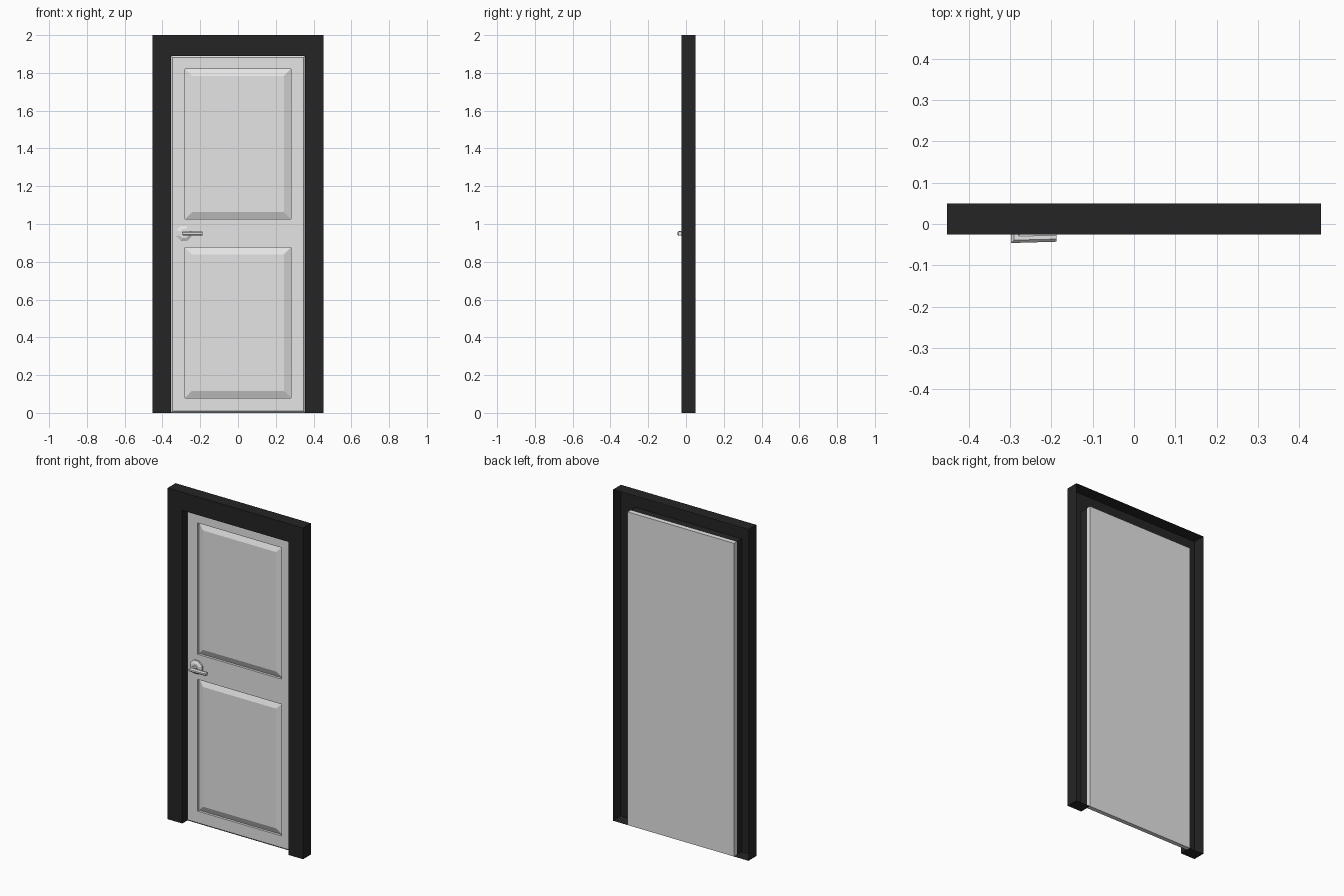
import bpy, bmesh, math
from mathutils import Vector

cube = bpy.data.objects.get("Cube")
if cube:
    bpy.data.objects.remove(cube)


def material(name, value):
    mat = bpy.data.materials.new(name)
    mat.use_nodes = True
    colour = (value, value, value, 1)
    mat.diffuse_color = colour
    mat.node_tree.nodes["Principled BSDF"].inputs["Base Color"].default_value = colour
    return mat


BLACK = material("frame black", 0.018)
GREY = material("light grey", 0.78)


def finish(bm, name, mat):
    bmesh.ops.recalc_face_normals(bm, faces=bm.faces)
    mesh = bpy.data.meshes.new(name)
    bm.to_mesh(mesh)
    bm.free()
    mesh.materials.append(mat)
    obj = bpy.data.objects.new(name, mesh)
    bpy.context.collection.objects.link(obj)
    return obj


def extrude_edges(bm, edges, move):
    """Extrude an edge loop, place each new vertex with move, return the new loop."""
    geom = bmesh.ops.extrude_edge_only(bm, edges=edges)["geom"]
    for v in geom:
        if isinstance(v, bmesh.types.BMVert):
            v.co = move(v.co)
    return [e for e in geom if isinstance(e, bmesh.types.BMEdge)]


# Door frame: hollow surround, open at the back
OUT, IN, TOP, HEAD = 0.452, 0.355, 2.0, 1.89
Y_FRONT, Y_BACK = -0.025, 0.05
outline = [(-OUT, 0), (-IN, 0), (-IN, HEAD), (IN, HEAD),
           (IN, 0), (OUT, 0), (OUT, TOP), (-OUT, TOP)]
bm = bmesh.new()
front = bm.faces.new([bm.verts.new((x, Y_FRONT, z)) for x, z in outline])
extrude_edges(bm, list(front.edges), lambda c: Vector((c.x, Y_BACK, c.z)))
finish(bm, "door_frame", BLACK)

# Door leaf: front grid with two raised panels set in recesses
Y_DOOR, CHAMFER, STEP = 0.014, 0.01, 0.015
xs = [-0.346, -0.28, 0.28, 0.346]
zs = [0.01, 0.08, 0.875, 1.027, 1.82, 1.881]
bm = bmesh.new()
grid = [[bm.verts.new((x, Y_DOOR, z)) for z in zs] for x in xs]
panels = []
for i in range(len(xs) - 1):
    for j in range(len(zs) - 1):
        face = bm.faces.new((grid[i][j], grid[i + 1][j],
                             grid[i + 1][j + 1], grid[i][j + 1]))
        if i == 1 and j in (1, 3):
            panels.append(face)
bm.normal_update()
rim = [e for e in bm.edges if e.is_boundary]

# Chamfered edge, sides and flat back of the leaf
mid = (zs[0] + zs[-1]) / 2
rim = extrude_edges(bm, rim, lambda c: Vector((
    c.x + (math.copysign(CHAMFER, c.x) if abs(c.x) > 0.3 else 0),
    Y_DOOR + CHAMFER,
    c.z + (math.copysign(CHAMFER, c.z - mid) if c.z in (min(v.co.z for v in grid[0]),
                                                      max(v.co.z for v in grid[0])) else 0))))
rim = extrude_edges(bm, rim, lambda c: Vector((c.x, Y_BACK, c.z)))
bmesh.ops.contextual_create(bm, geom=rim)

bm.normal_update()
bmesh.ops.inset_individual(bm, faces=panels, thickness=0, depth=-STEP)
bm.normal_update()
bmesh.ops.inset_individual(bm, faces=panels, thickness=0.036, depth=STEP,
                           use_even_offset=True)
finish(bm, "door_leaf", GREY)

# Handle rosette: eight-sided plate stepping in towards the spindle
HX, HZ, SIDES = -0.285, 0.95, 8


def ring(bm, centre, u, v, radius):
    """Eight-sided ring of vertices around centre in the plane of u and v."""
    angles = [math.tau * (k + 0.5) / SIDES for k in range(SIDES)]
    return [bm.verts.new(centre + radius * (math.cos(a) * u + math.sin(a) * v))
            for a in angles]


def loft(rings, bm):
    for a, b in zip(rings, rings[1:]):
        for k in range(SIDES):
            n = (k + 1) % SIDES
            bm.faces.new((a[k], a[n], b[n], b[k]))
    bm.faces.new(rings[0])
    bm.faces.new(rings[-1])


X, Z = Vector((1, 0, 0)), Vector((0, 0, 1))
bm = bmesh.new()
loft([ring(bm, Vector((HX, y, HZ)), X, Z, r)
      for y, r in ((Y_DOOR, 0.043), (0.006, 0.043), (-0.002, 0.026))], bm)
finish(bm, "handle_rosette", GREY)

# Handle lever: spindle with a mitred bend into the grip
R, Y_GRIP = 0.013, -0.034
bm = bmesh.new()
corner = Vector((HX, Y_GRIP, HZ))
loft([ring(bm, Vector((HX, Y_DOOR, HZ)), X, Z, R),
      ring(bm, corner, Vector((1, 1, 0)), Z, R),
      ring(bm, Vector((-0.187, Y_GRIP + 0.002, HZ)), Vector((0, 1, 0)), Z, R * 0.9)], bm)
finish(bm, "handle_lever", GREY)
